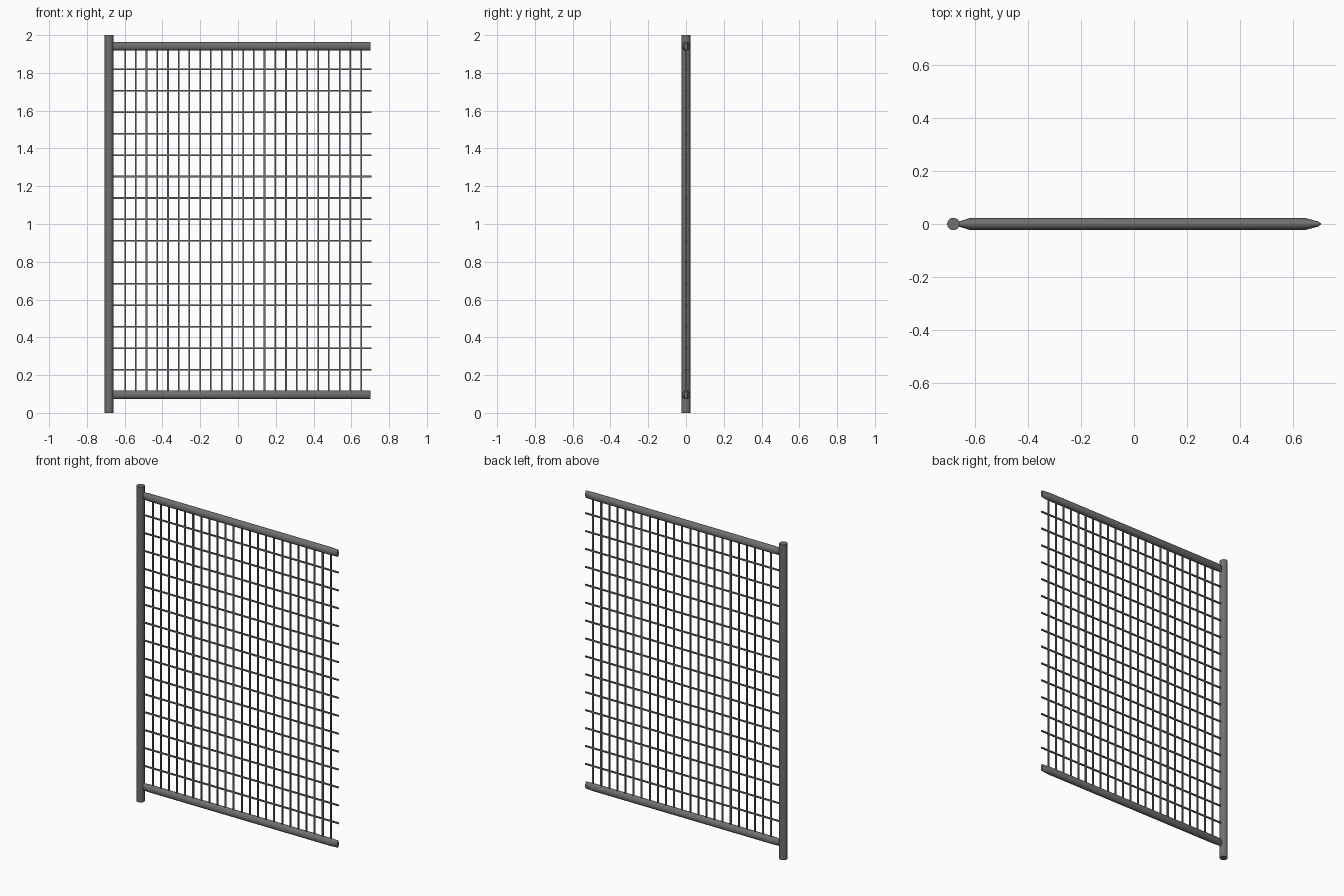
import bpy, bmesh, math

if "Cube" in bpy.data.objects:
    bpy.data.objects.remove(bpy.data.objects["Cube"])

steel = bpy.data.materials.new("grey steel")
steel.diffuse_color = (0.16, 0.16, 0.16, 1)
steel.use_nodes = True
steel.node_tree.nodes["Principled BSDF"].inputs["Base Color"].default_value = steel.diffuse_color


def finish(name, bm):
    bmesh.ops.recalc_face_normals(bm, faces=bm.faces)
    me = bpy.data.meshes.new(name)
    bm.to_mesh(me)
    bm.free()
    me.materials.append(steel)
    ob = bpy.data.objects.new(name, me)
    bpy.context.collection.objects.link(ob)
    bpy.context.view_layer.objects.active = ob
    ob.select_set(True)
    bpy.ops.object.shade_smooth_by_angle(angle=math.radians(50))
    ob.select_set(False)


def add_tube(bm, axis, sections, a0, b0, sides):
    """Capped tube along 'x' or 'z'; sections are (position, y radius, other radius)."""
    rings = []
    for pos, ry, ro in sections:
        ring = []
        for i in range(sides):
            t = 2 * math.pi * (i + 0.5) / sides
            y, o = a0 + ry * math.cos(t), b0 + ro * math.sin(t)
            ring.append(bm.verts.new((pos, y, o) if axis == 'x' else (o, y, pos)))
        rings.append(ring)
    for r, s in zip(rings, rings[1:]):
        for i in range(sides):
            j = (i + 1) % sides
            bm.faces.new((r[i], r[j], s[j], s[i]))
    bm.faces.new(rings[0][::-1])
    bm.faces.new(rings[-1])


# Hinge post
P = 0.0235
bm = bmesh.new()
add_tube(bm, 'z', [(0, P, P), (2, P, P)], 0, -0.683, 24)
finish("post", bm)

# Rails with ends pinched flat
R = 0.0228
for name, z in (("bottom_rail", 0.096), ("top_rail", 1.941)):
    bm = bmesh.new()
    add_tube(bm, 'x', [(-0.668, 0.008, R), (-0.62, R, R), (0.648, R, R), (0.702, 0.008, R)], 0, z, 24)
    finish(name, bm)

# Wire mesh infill, square bars
W = 0.0042 * math.sqrt(2)
bm = bmesh.new()
for i in range(15):
    add_tube(bm, 'x', [(-0.67, W, W), (0.7065, W, W)], 0, 0.229 + i * 0.1136, 4)
finish("horizontal_wires", bm)

bm = bmesh.new()
for i in range(23):
    add_tube(bm, 'z', [(0.105, W, W), (1.934, W, W)], 0, -0.598 + i * 0.0568, 4)
finish("vertical_wires", bm)
